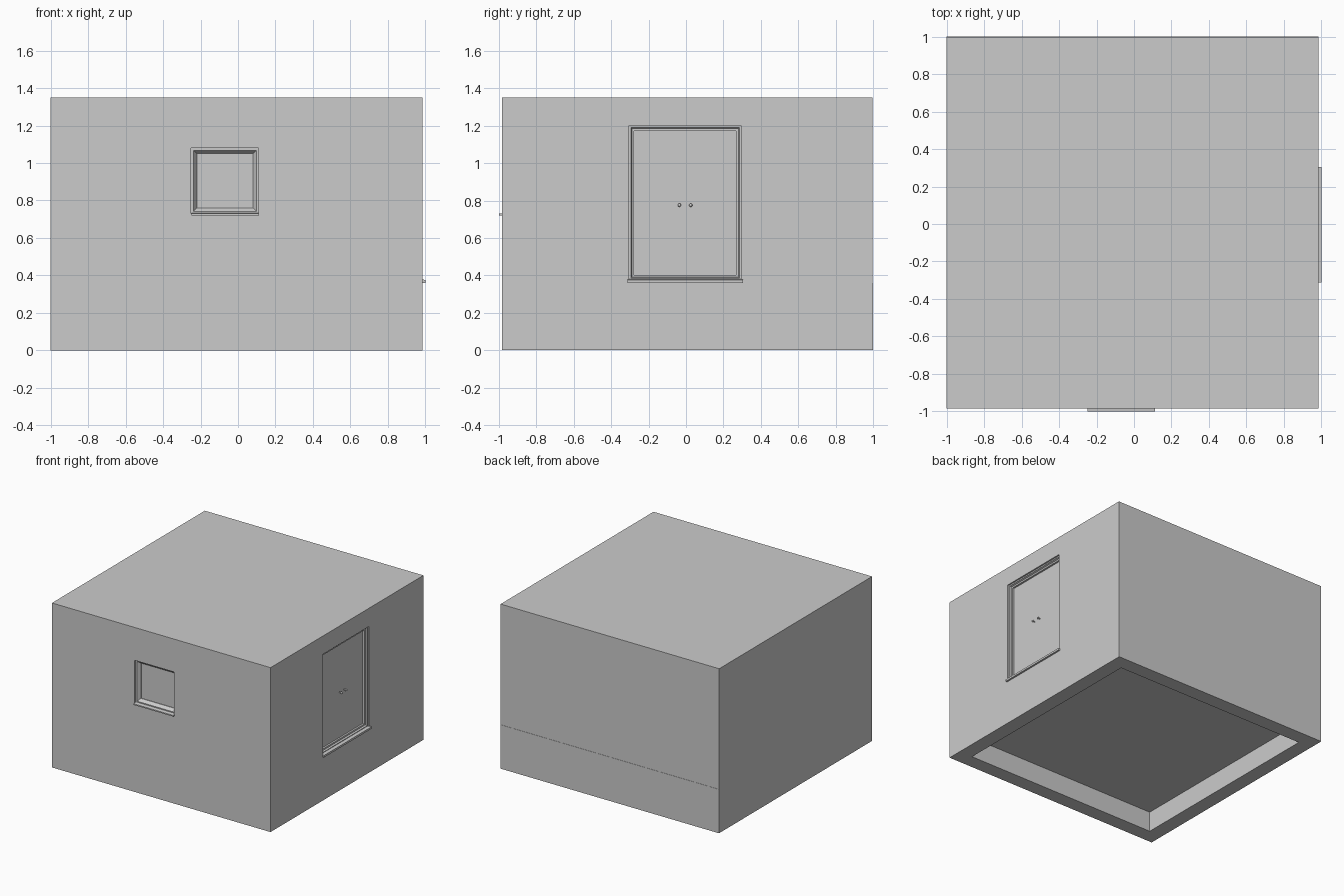
import bpy, bmesh
from mathutils import Matrix

if "Cube" in bpy.data.objects:
    bpy.data.objects.remove(bpy.data.objects["Cube"])

X0, X1, Y0, Y1 = -1.0, 0.985, -0.985, 1.0   # outer wall faces
T = 0.12                                    # wall thickness
BASE, TOP, FLOOR = 0.36, 1.35, 0.165


def finish(name, bm):
    bmesh.ops.recalc_face_normals(bm, faces=bm.faces)
    me = bpy.data.meshes.new(name)
    bm.to_mesh(me)
    bm.free()
    ob = bpy.data.objects.new(name, me)
    bpy.context.collection.objects.link(ob)
    return ob


def box(name, x, y, z):
    bm = bmesh.new()
    bmesh.ops.create_cube(bm, size=1)
    for v in bm.verts:
        v.co = [r[0] if c < 0 else r[1] for c, r in zip(v.co, (x, y, z))]
    return finish(name, bm)


def loft(name, place, rects, closed=False):
    """Join rectangles (u0, u1, v0, v1, depth); closed makes a frame, else a solid."""
    bm = bmesh.new()
    rings = [[bm.verts.new(place(u, v, d)) for u, v in
              ((u0, v0), (u1, v0), (u1, v1), (u0, v1))]
             for u0, u1, v0, v1, d in rects]
    pairs = list(zip(rings, rings[1:]))
    if closed:
        pairs.append((rings[-1], rings[0]))
    else:
        bm.faces.new(rings[0])
        bm.faces.new(rings[-1])
    for a, b in pairs:
        for i in range(4):
            j = (i + 1) % 4
            bm.faces.new((a[i], a[j], b[j], b[i]))
    return finish(name, bm)


def inset(r, s, d):
    return (r[0] + s, r[1] - s, r[2] + s, r[3] - s, d)


def cut(ob, cutter):
    m = ob.modifiers.new("cut", 'BOOLEAN')
    m.operation, m.solver, m.object = 'DIFFERENCE', 'EXACT', cutter
    cutter.hide_render = True
    cutter.hide_set(True)


def front(u, v, d):
    return (u, Y0 + d, v)


def right(u, v, d):
    return (X1 - d, u, v)


# Foundation ring with the floor slab inside it
foundation = box("foundation", (X0, X1), (Y0, Y1), (0, BASE))
cut(foundation, box("foundation_cutter", (X0 + T, X1 - T), (Y0 + T, Y1 - T), (-0.1, 0.5)))
box("floor_slab", (X0 + T, X1 - T), (Y0 + T, Y1 - T), (FLOOR, BASE))

# Hollow walls and flat roof, set back a hair at the rear
walls = box("walls_and_roof", (X0, X1), (Y0, Y1 - 0.002), (BASE, TOP))
cut(walls, box("room_cutter", (X0 + T, X1 - T), (Y0 + T, Y1 - T), (0.3, TOP - 0.1)))

# Window and door openings
win = (-0.25, 0.11, 0.73, 1.08)
door = (-0.305, 0.295, 0.375, 1.20)
for name, place, r in (("window_cutter", front, win), ("door_cutter", right, door)):
    cut(walls, loft(name, place, [r + (-0.05,), r + (0.2,)]))

# Window frame with sloped inner edge, and pane
loft("window_frame", front, [inset(win, 0, 0.015), inset(win, 0.012, 0.015),
                             inset(win, 0.03, 0.04), inset(win, 0.03, 0.07),
                             inset(win, 0, 0.07)], True)
loft("window_pane", front, [inset(win, 0.028, 0.045), inset(win, 0.028, 0.06)])

# Door frame and door panel
loft("door_frame", right, [inset(door, 0, 0.012), inset(door, 0.01, 0.012),
                           inset(door, 0.015, 0.025), inset(door, 0.028, 0.025),
                           inset(door, 0.028, 0.08), inset(door, 0, 0.08)], True)
loft("door_panel", right, [(-0.28, 0.27, 0.378, 1.175, 0.04),
                           (-0.28, 0.27, 0.378, 1.175, 0.07)])

# Sills with a slightly sloped top
loft("window_sill", front, [(-0.247, 0.112, 0.72, 0.73, -0.015),
                            (-0.247, 0.112, 0.72, 0.737, 0.042)])
loft("door_sill", right, [(-0.313, 0.305, 0.36, 0.376, -0.015),
                          (-0.313, 0.305, 0.36, 0.384, 0.045)])

# Pair of door knobs on short stems
for i, y in enumerate((-0.035, 0.025)):
    bm = bmesh.new()
    bmesh.ops.create_uvsphere(bm, u_segments=12, v_segments=8, radius=0.009,
                              matrix=Matrix.Translation((X1 - 0.02, y, 0.775)))
    bmesh.ops.create_cone(bm, cap_ends=True, segments=10, radius1=0.004, radius2=0.004,
                          depth=0.03, matrix=Matrix.Translation((X1 - 0.03, y, 0.775))
                          @ Matrix.Rotation(1.5708, 4, 'Y'))
    for f in bm.faces:
        f.smooth = len(f.verts) < 5
    finish(f"door_knob_{i + 1}", bm)
